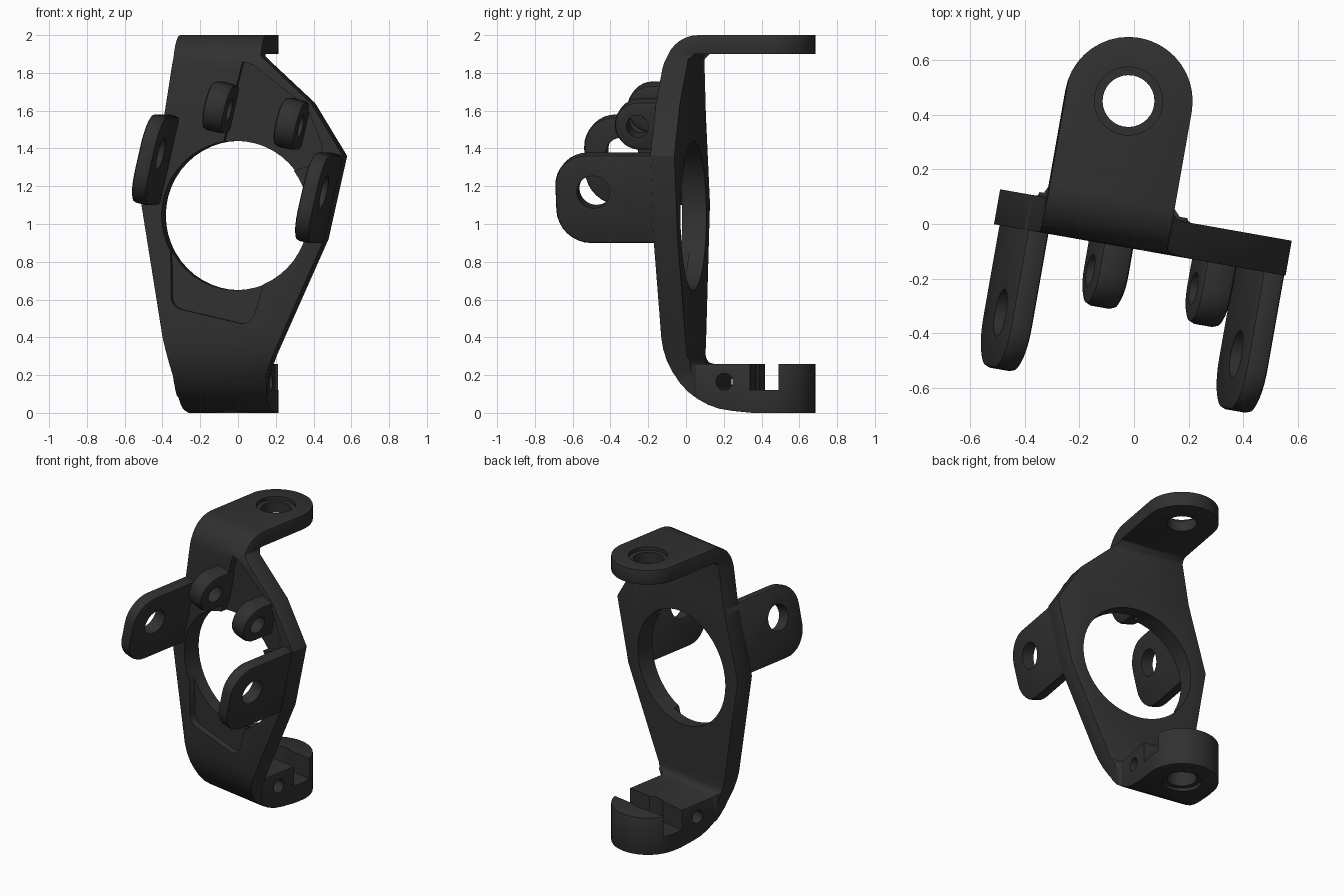
import bpy, bmesh
from math import sin, cos, radians
from mathutils import Matrix, Vector

if "Cube" in bpy.data.objects:
    bpy.data.objects.remove(bpy.data.objects["Cube"])

YAW = Matrix.Rotation(radians(-10), 4, 'Z')
TILT = Matrix.Translation((0, 0, 1.045)) @ Matrix.Rotation(radians(13), 4, 'Y')
mat = bpy.data.materials.new("dark_plastic")
mat.diffuse_color = (0.03, 0.03, 0.03, 1)
mat.use_nodes = True
mat.node_tree.nodes["Principled BSDF"].inputs["Base Color"].default_value = mat.diffuse_color


def arc(cx, cy, r, a0, a1, n=8):
    return [(cx + r * cos(radians(a0 + (a1 - a0) * i / n)),
             cy + r * sin(radians(a0 + (a1 - a0) * i / n))) for i in range(n + 1)]


def circle(cx, cy, r, n=32):
    return arc(cx, cy, r, 0, 360 * (n - 1) / n, n - 1)


def prism(name, pts, axis, lo, hi, mtx=Matrix()):
    """Extrude a 2D profile along the given axis."""
    put = {'x': lambda p, d: (d, p[0], p[1]),
           'y': lambda p, d: (p[0], d, p[1]),
           'z': lambda p, d: (p[0], p[1], d)}[axis]
    bm = bmesh.new()
    face = bm.faces.new([bm.verts.new(put(p, lo)) for p in pts])
    ext = bmesh.ops.extrude_face_region(bm, geom=[face])
    move = Vector(put((0, 0), hi - lo))
    bmesh.ops.translate(bm, vec=move,
                        verts=[g for g in ext['geom'] if isinstance(g, bmesh.types.BMVert)])
    bmesh.ops.recalc_face_normals(bm, faces=bm.faces)
    bm.transform(mtx)
    me = bpy.data.meshes.new(name)
    bm.to_mesh(me)
    bm.free()
    ob = bpy.data.objects.new(name, me)
    bpy.context.collection.objects.link(ob)
    return ob


def apply(ob, mod):
    bpy.context.view_layer.objects.active = ob
    bpy.ops.object.modifier_apply(modifier=mod.name)


def boolean(ob, tool, op='DIFFERENCE'):
    m = ob.modifiers.new("bool", 'BOOLEAN')
    m.operation, m.object, m.solver = op, tool, 'EXACT'
    apply(ob, m)
    bpy.data.objects.remove(tool)


def bevel(ob, width):
    m = ob.modifiers.new("bevel", 'BEVEL')
    m.width, m.segments, m.angle_limit = width, 2, radians(40)
    m.limit_method = 'ANGLE'
    apply(ob, m)


def finish(ob):
    ob.data.materials.clear()
    ob.data.materials.append(mat)
    ob.data.transform(YAW)
    bpy.ops.object.select_all(action='DESELECT')
    ob.select_set(True)
    bpy.context.view_layer.objects.active = ob
    bpy.ops.object.shade_smooth_by_angle(angle=radians(30))


# Body: side profile (C shape) intersected with front outline and plan outline
side = (arc(0.30, 0.40, 0.39, 180, 265, 9) + [(0.38, 0), (0.675, 0), (0.675, 0.26), (0.09, 0.26)]
        + arc(0.09, 0.31, 0.05, 270, 180, 3)[1:] + [(0.04, 1.87), (0.07, 1.9), (0.675, 1.9), (0.675, 2.0)]
        + arc(0.09, 1.82, 0.18, 90, 180, 8))
front = [(-0.333, -0.1), (0.137, -0.1), (0.155, 0.2), (0.48, 0.92), (0.58, 1.36),
         (0.408, 1.64), (0.137, 1.89), (0.137, 2.1), (-0.325, 2.1), (-0.333, 1.88),
         (-0.38, 1.58), (-0.505, 1.11), (-0.39, 0.4), (-0.345, 0.2)]
plan = ([(-0.8, -0.5), (0.8, -0.5), (0.8, 0.055), (0.16, 0.055), (0.137, 0.08)]
        + arc(-0.098, 0.44, 0.235, 0, 180, 20)
        + [(-0.333, 0.08), (-0.345, 0.055), (-0.8, 0.055)])
body = prism("body", side, 'x', -0.7, 0.7)
boolean(body, prism("front_cut", front, 'y', -0.6, 0.9), 'INTERSECT')
boolean(body, prism("plan_cut", plan, 'z', -0.2, 2.2), 'INTERSECT')
bevel(body, 0.014)

# Shallow pockets in the front face, then the big round opening
low = ([(-0.31, -0.2)] + arc(-0.17, -0.48, 0.07, 190, 270, 5)
       + arc(0.15, -0.48, 0.07, 270, 350, 5) + [(0.24, -0.2)])
boolean(body, prism("low_pocket", low, 'y', -0.3, -0.045, TILT))
high = [(0.04, 1.86), (0.10, 1.84), (0.385, 1.62), (0.47, 1.41), (0.44, 1.32), (0.2, 1.25),
        (-0.08, 1.35), (-0.02, 1.62)]
boolean(body, prism("high_pocket", high, 'y', -0.3, -0.045))
boolean(body, prism("opening", circle(0, 1.045, 0.395, 48), 'y', -0.4, 0.3))

# Pivot holes with counterbores, clamp slot and cross hole
for r, lo, hi in ((0.095, -0.1, 2.1), (0.125, 1.975, 2.1), (0.125, -0.1, 0.025)):
    boolean(body, prism("pivot", circle(-0.098, 0.44, r), 'z', lo, hi))
slot = [(0.367, 0.12), (0.52, 0.12), (0.52, 0.5), (0.367, 0.5)]
boolean(body, prism("slot", slot, 'x', -0.6, 0.6))
boolean(body, prism("cross", circle(0.23, 0.165, 0.045, 20), 'x', -0.6, 0.6))
finish(body)

# Long side arms and short ears, mirrored in the tilted frame
for label, sign in (("left", -1), ("right", 1)):
    prof = ([(0.03, 0.44)] + arc(-0.44, 0.27, 0.17, 90, 180) + arc(-0.43, 0.14, 0.18, 180, 270)
            + [(0.03, -0.04)])
    arm = prism(label + "_arm", prof, 'x', sign * 0.45 - 0.042, sign * 0.45 + 0.042, TILT)
    bevel(arm, 0.018)
    boolean(arm, prism("hole", circle(-0.405, 0.24, 0.088), 'x', sign * 0.45 - 0.2,
                       sign * 0.45 + 0.2, TILT))
    finish(arm)
    prof = [(0.02, 0.675)] + arc(-0.19, 0.543, 0.132, 90, 270, 14) + [(0.02, 0.411)]
    ear = prism(label + "_ear", prof, 'x', sign * 0.197 - 0.06, sign * 0.197 + 0.06, TILT)
    bevel(ear, 0.025)
    boolean(ear, prism("hole", circle(-0.195, 0.543, 0.06), 'x', sign * 0.197 - 0.15,
                       sign * 0.197 + 0.15, TILT))
    finish(ear)
